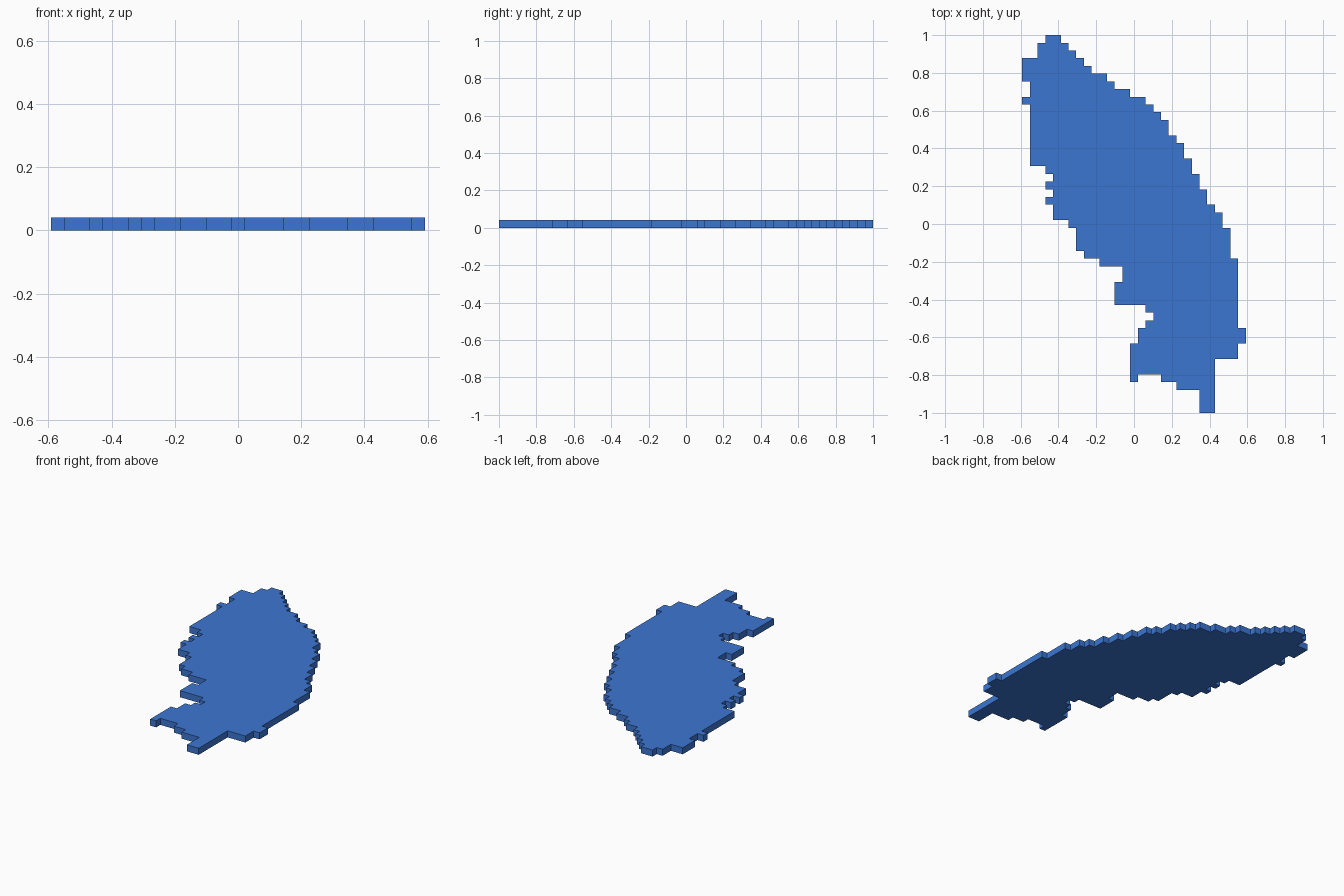
import bpy, bmesh

if "Cube" in bpy.data.objects:
    bpy.data.objects.remove(bpy.data.objects["Cube"])

CELL = 2 / 49          # the slab is a 29 x 49 grid of square cells, one cell thick

# Stepped edges from the far end to the near end: (column, number of rows)
LEFT = [(3, 1), (2, 2), (0, 3), (1, 2), (0, 1), (1, 8), (3, 1), (4, 1), (3, 1),
        (4, 1), (3, 1), (4, 2), (6, 1), (7, 3), (8, 1), (10, 1), (13, 2),
        (12, 3), (16, 1), (17, 1), (16, 1), (15, 2), (14, 5), (15, -1),
        (18, 1), (20, 1), (23, 3)]
RIGHT = [(5, 1), (6, 1), (7, 1), (8, 1), (9, 1), (11, 1), (12, 1), (14, 1),
         (16, 1), (17, 1), (18, 1), (19, 2), (20, 1), (21, 2), (22, 2),
         (23, 2), (24, 2), (25, 1), (26, 2), (27, 4), (28, 9), (29, 2),
         (28, 2), (25, 7)]


def stepped_edge(runs):
    """Turn column runs into the corner points of a staircase edge."""
    points, row = [], 0
    for col, count in runs:
        points += [(col, row), (col, row + count)]
        row += count
    return points


# Closed outline, counter-clockwise seen from above
outline = stepped_edge(LEFT) + stepped_edge(RIGHT)[::-1]

# Slab: outline face extruded up by one cell
bm = bmesh.new()
verts = [bm.verts.new(((c - 14.5) * CELL, (24.5 - r) * CELL, 0)) for c, r in outline]
base = bm.faces.new(verts)
top = bmesh.ops.extrude_face_region(bm, geom=[base], use_keep_orig=True)
bmesh.ops.translate(bm, vec=(0, 0, CELL),
                    verts=[g for g in top["geom"] if isinstance(g, bmesh.types.BMVert)])
bmesh.ops.recalc_face_normals(bm, faces=bm.faces)
mesh = bpy.data.meshes.new("stepped_slab")
bm.to_mesh(mesh)
bm.free()

# Single blue colour
blue = bpy.data.materials.new("blue")
blue.diffuse_color = (0.045, 0.18, 0.64, 1)
blue.use_nodes = True
blue.node_tree.nodes["Principled BSDF"].inputs["Base Color"].default_value = blue.diffuse_color
mesh.materials.append(blue)
bpy.context.collection.objects.link(bpy.data.objects.new("stepped_slab", mesh))
